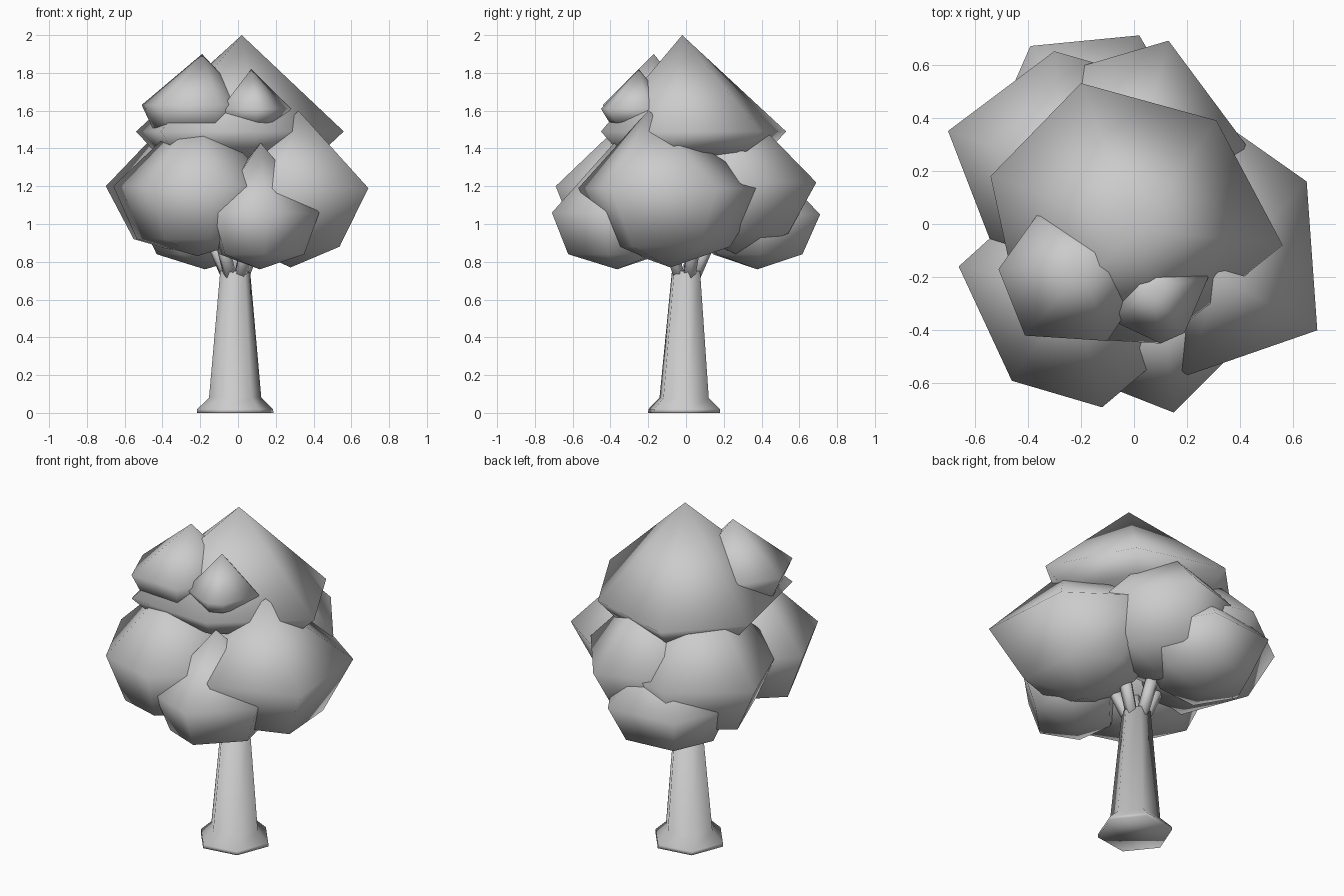
import bpy, bmesh, math
from mathutils import Vector

if "Cube" in bpy.data.objects:
    bpy.data.objects.remove(bpy.data.objects["Cube"])

mat = bpy.data.materials.new("plain grey")
mat.diffuse_color = (0.6, 0.6, 0.6, 1)
mat.use_nodes = True
mat.node_tree.nodes["Principled BSDF"].inputs["Base Color"].default_value = mat.diffuse_color


def finish(bm, name):
    bmesh.ops.recalc_face_normals(bm, faces=bm.faces)
    for f in bm.faces:
        f.smooth = True
    me = bpy.data.meshes.new(name)
    bm.to_mesh(me)
    bm.free()
    me.materials.append(mat)
    ob = bpy.data.objects.new(name, me)
    bpy.context.collection.objects.link(ob)
    return ob


def skin(bm, a, b):
    n = len(a)
    for i in range(n):
        bm.faces.new((a[i], a[(i + 1) % n], b[(i + 1) % n], b[i]))


def leaf_clump(name, ring, z, apex, low_z, bottom_z, low=0.7):
    """Pointed cone above the widest ring, a smaller ring and a blunt point below."""
    bm = bmesh.new()
    n = len(ring)
    cx, cy = sum(p[0] for p in ring) / n, sum(p[1] for p in ring) / n
    wide = [bm.verts.new((x, y, z)) for x, y in ring]
    under = [bm.verts.new((cx + (x - cx) * low, cy + (y - cy) * low, low_z)) for x, y in ring]
    top, bot = bm.verts.new(apex), bm.verts.new((cx, cy, bottom_z))
    skin(bm, wide, under)
    for i in range(n):
        j = (i + 1) % n
        bm.faces.new((wide[i], wide[j], top))
        bm.faces.new((under[i], under[j], bot))
    finish(bm, name)


def limb(name, stations, sides, phase=0.0):
    """Tapered prism through (centre, radius) stations."""
    bm = bmesh.new()
    rings = []
    for (x, y, z), r in stations:
        rings.append([bm.verts.new((x + r * math.cos(phase + i * math.tau / sides),
                                    y + r * math.sin(phase + i * math.tau / sides), z))
                      for i in range(sides)])
    for a, b in zip(rings, rings[1:]):
        skin(bm, a, b)
    bm.faces.new(rings[0])
    bm.faces.new(rings[-1])
    finish(bm, name)


# trunk with flared foot
limb("trunk", [((-0.015, -0.01, 0), 0.205), ((-0.015, -0.01, 0.02), 0.203),
               ((-0.015, -0.01, 0.08), 0.14), ((-0.015, 0, 0.75), 0.08)], 6, 0.15)

# short branches spreading into the leaves
for i, deg in enumerate((20, 95, 165, 235, 305)):
    d = Vector((math.cos(math.radians(deg)), math.sin(math.radians(deg)), 0))
    limb(f"branch_{i + 1}", [(d * 0.04 + Vector((-0.015, 0, 0.71)), 0.035),
                             (d * 0.14 + Vector((-0.015, 0, 0.95)), 0.04)], 5, math.radians(deg))

# crown
leaf_clump("crown", [(-.54, .18), (-.2, .53), (.31, .39), (.56, -.08), (.1, -.45), (-.41, -.42)],
           1.49, (.02, -.02, 2.0), 1.38, 1.3, 0.8)

# middle tier of large clumps
leaf_clump("front_left_clump",
           [(-.66, -.16), (-.46, -.59), (-.12, -.69), (.2, -.42), (.1, 0), (-.35, .12)],
           1.2, (-.22, -.25, 1.62), 0.92, 0.83, 0.72)
leaf_clump("right_clump",
           [(.65, .16), (.69, -.4), (.2, -.57), (-.1, -.3), (-.05, .2), (.28, .42)],
           1.19, (.32, -.2, 1.6), 0.88, 0.77, 0.63)
leaf_clump("back_right_clump",
           [(.13, .69), (.42, .3), (.3, -.1), (-.1, -.12), (-.4, .25), (-.28, .57)],
           1.22, (.02, .27, 1.65), 0.95, 0.84, 0.65)
leaf_clump("back_left_clump",
           [(-.7, .35), (-.3, .65), (.05, .55), (.1, .1), (-.1, -.22), (-.48, -.22)],
           1.2, (-.27, .2, 1.65), 0.92, 0.83, 0.68)

# low clumps
leaf_clump("front_low_clump",
           [(.15, -.71), (.43, -.43), (.36, -.1), (.05, -.05), (-.17, -.3), (-.13, -.6)],
           1.06, (.12, -.38, 1.43), 0.84, 0.76, 0.75)
leaf_clump("back_low_clump",
           [(-.39, .67), (.02, .71), (.2, .4), (0, .08), (-.35, .05), (-.53, .35)],
           1.05, (-.17, .38, 1.4), 0.84, 0.76, 0.72)

# small clumps on the crown
leaf_clump("upper_left_clump",
           [(-.51, -.17), (-.41, -.42), (-.1, -.44), (.06, -.2), (-.05, .03), (-.36, .04)],
           1.63, (-.19, -.17, 1.9), 1.51, 1.46, 0.8)
leaf_clump("upper_front_clump",
           [(.28, -.2), (.19, -.41), (.1, -.45), (-.09, -.36), (-.08, -.18), (.12, -.08)],
           1.61, (.07, -.25, 1.82), 1.54, 1.5, 0.75)
